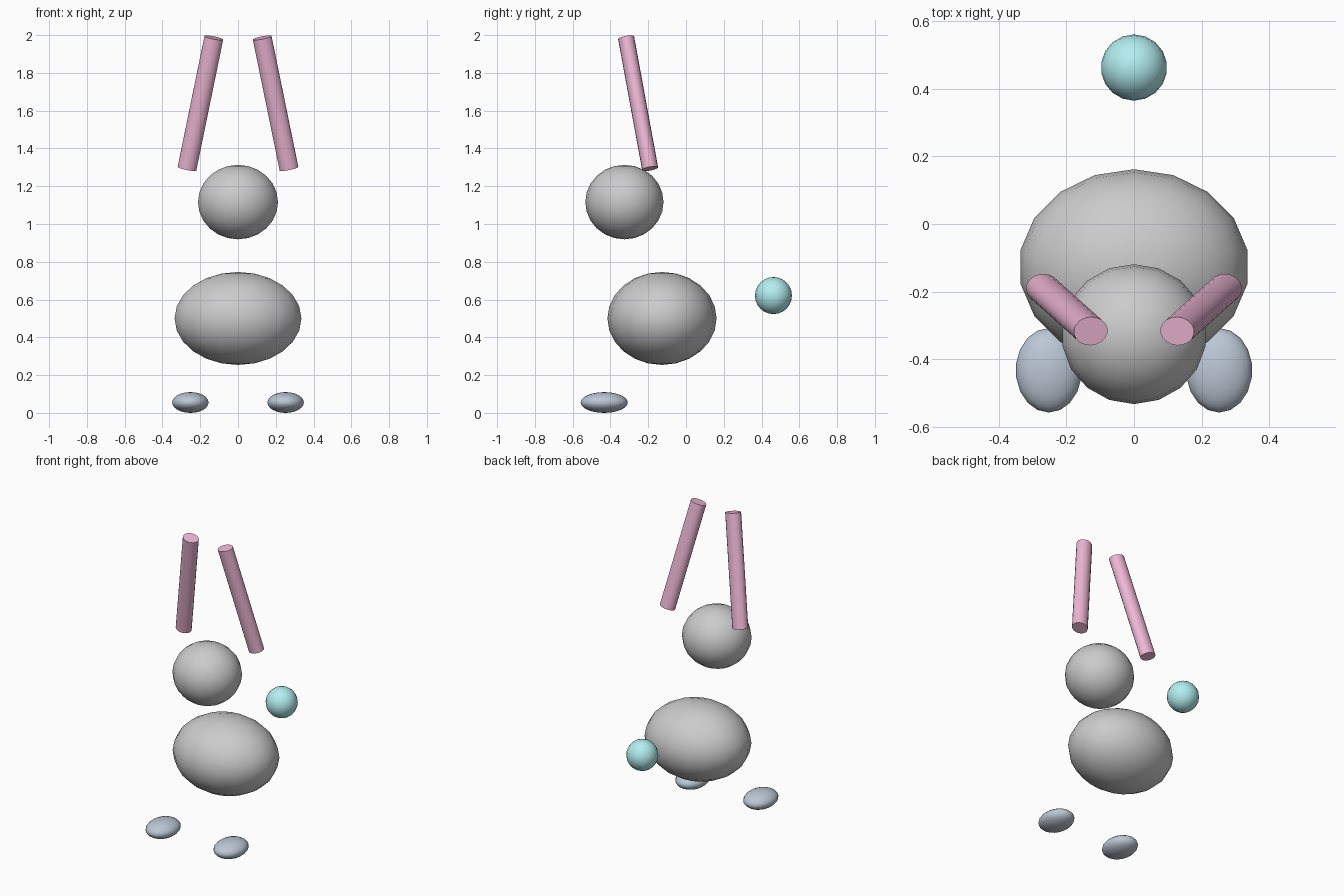
import bpy, math
from mathutils import Vector, Matrix

if "Cube" in bpy.data.objects:
    bpy.data.objects.remove(bpy.data.objects["Cube"])


def paint(obj, name, color):
    mat = bpy.data.materials.get(name) or bpy.data.materials.new(name)
    mat.diffuse_color = color
    mat.use_nodes = True
    mat.node_tree.nodes["Principled BSDF"].inputs["Base Color"].default_value = mat.diffuse_color
    obj.data.materials.append(mat)


def smooth():
    bpy.ops.object.shade_smooth_by_angle(angle=math.radians(40))


def ellipsoid(name, center, radii):
    bpy.ops.mesh.primitive_uv_sphere_add(segments=18, ring_count=12, radius=1)
    obj = bpy.context.object
    obj.name = name
    obj.data.transform(Matrix.Translation(center) @ Matrix.Diagonal((*radii, 1)))
    smooth()
    return obj


def rod(name, bottom, top, rx, ry):
    # elliptical cylinder between two points, capped square to its axis
    bottom, top = Vector(bottom), Vector(top)
    z = (top - bottom).normalized()
    y = z.cross(Vector((1, 0, 0))).normalized()
    x = y.cross(z)
    rot = Matrix((x, y, z)).transposed().to_4x4()
    bpy.ops.mesh.primitive_cylinder_add(vertices=18, radius=1, depth=(top - bottom).length)
    obj = bpy.context.object
    obj.name = name
    obj.data.transform(Matrix.Translation((bottom + top) / 2) @ rot @ Matrix.Diagonal((rx, ry, 1, 1)))
    smooth()
    return obj


# Body and head
ellipsoid("body", (0, -0.127, 0.5), (0.341, 0.289, 0.246))
ellipsoid("head", (0, -0.326, 1.116), (0.215, 0.207, 0.197))

# Tail
tail = ellipsoid("tail", (0, 0.463, 0.621), (0.098, 0.098, 0.098))
paint(tail, "teal", (0.45, 0.85, 0.87, 1))

# Feet and ears, mirrored left and right
for side, s in (("left", -1), ("right", 1)):
    foot = ellipsoid(side + "_foot", (s * 0.252, -0.433, 0.055), (0.098, 0.125, 0.055))
    paint(foot, "blue_grey", (0.5, 0.57, 0.66, 1))
    ear = rod(side + "_ear", (s * 0.27, -0.19, 1.293), (s * 0.128, -0.317, 1.986), 0.051, 0.043)
    paint(ear, "pink", (0.85, 0.47, 0.66, 1))
